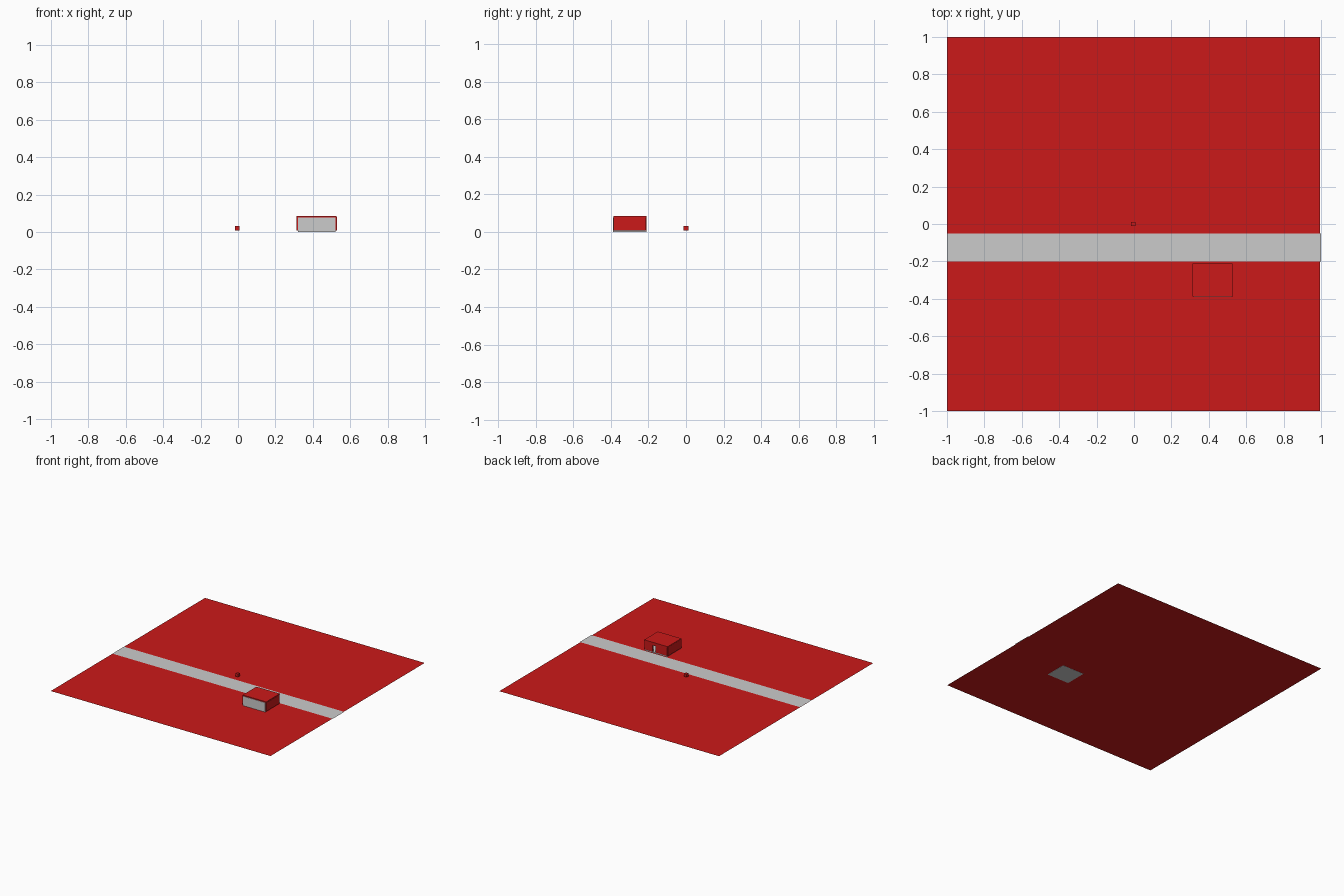
import bpy, bmesh

if "Cube" in bpy.data.objects:
    bpy.data.objects.remove(bpy.data.objects["Cube"])

red = bpy.data.materials.new("red")
red.diffuse_color = (0.6, 0.01, 0.01, 1)
red.use_nodes = True
red.node_tree.nodes["Principled BSDF"].inputs["Base Color"].default_value = red.diffuse_color


def finish(name, bm, mat):
    me = bpy.data.meshes.new(name)
    bm.to_mesh(me)
    bm.free()
    ob = bpy.data.objects.new(name, me)
    bpy.context.collection.objects.link(ob)
    if mat:
        me.materials.append(mat)
    return ob


def box(name, x, y, z, mat=None):
    bm = bmesh.new()
    bmesh.ops.create_cube(bm, size=1)
    for v in bm.verts:
        v.co = [r[0] if c < 0 else r[1] for c, r in zip(v.co, (x, y, z))]
    return finish(name, bm, mat)


def sheet(name, x, y, z, mat=None):
    bm = bmesh.new()
    bm.faces.new([bm.verts.new((a, b, z)) for a, b in
                  ((x[0], y[0]), (x[1], y[0]), (x[1], y[1]), (x[0], y[1]))])
    return finish(name, bm, mat)


# Flat land and the road across it
sheet("land", (-1, 0.995), (-1, 1), 0.001, red)
sheet("road", (-1, 1), (-0.2, -0.05), 0.002)

# Small floating marker cube
box("marker_cube", (-0.015, 0.009), (-0.012, 0.012), (0.008, 0.032), red)

# House: floor, front wall, side walls and roof
box("floor", (0.32, 0.52), (-0.39, -0.21), (0, 0.008))
box("front_wall", (0.32, 0.52), (-0.39, -0.382), (0.008, 0.078))
for side, x in (("left", (0.313, 0.32)), ("right", (0.52, 0.529))):
    box(side + "_wall", x, (-0.387, -0.215), (0.008, 0.08), red)
box("roof", (0.314, 0.527), (-0.387, -0.21), (0.078, 0.086), red)

# Back wall split by a narrow doorway with a lintel
for side, x in (("left", (0.32, 0.425)), ("right", (0.45, 0.52))):
    box("back_wall_" + side, x, (-0.22, -0.211), (0.008, 0.078), red)
box("door_lintel", (0.425, 0.45), (-0.22, -0.211), (0.06, 0.078), red)
